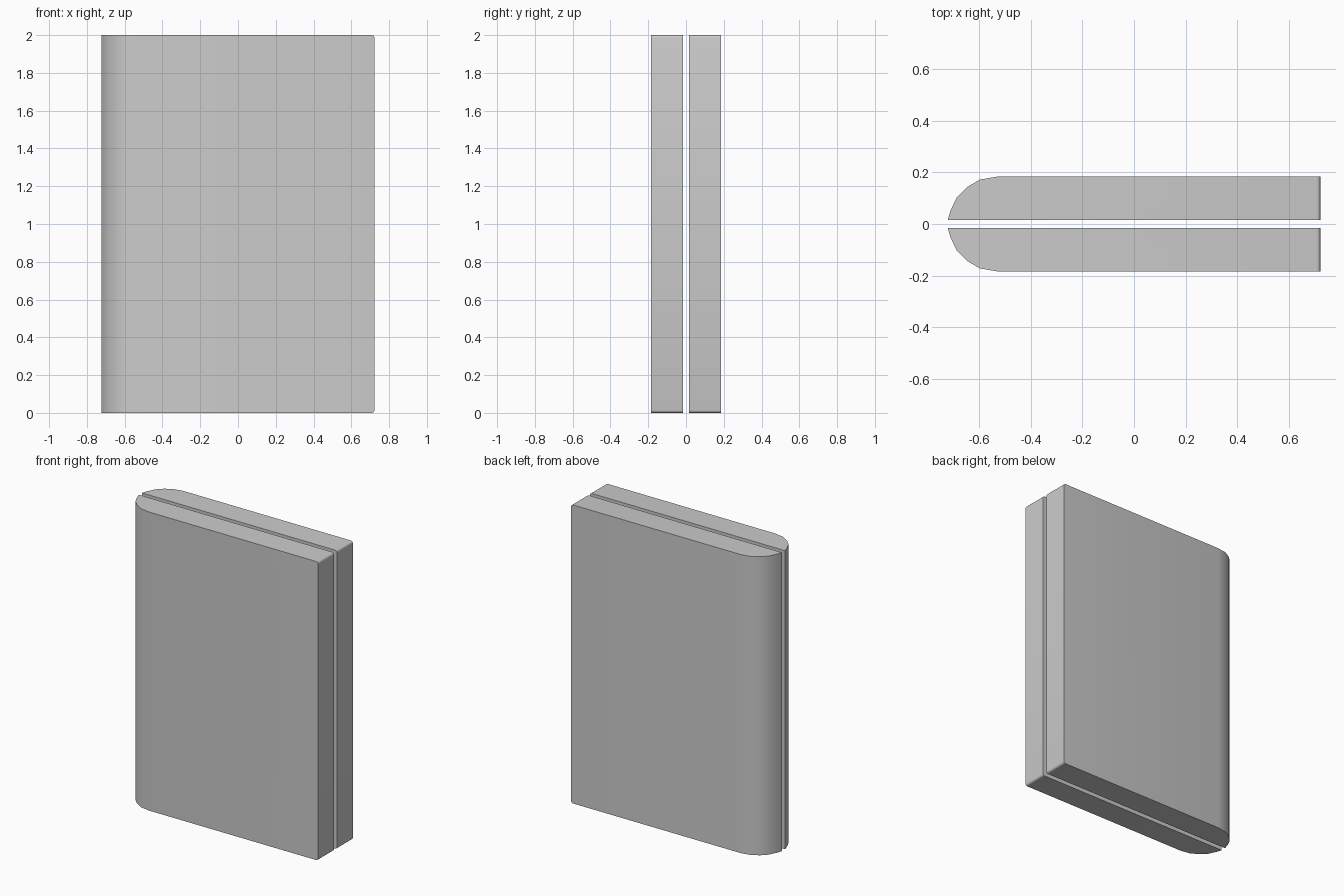
import bpy, bmesh

if "Cube" in bpy.data.objects:
    bpy.data.objects.remove(bpy.data.objects["Cube"])

HEIGHT = 2.0
END_X = 0.7225
# Half outline seen from above: inner gap corner, rounded spine, flat face, square end
PROFILE = [(-END_X, 0.016), (-0.711, 0.054), (-0.687, 0.104), (-0.648, 0.143),
           (-0.598, 0.172), (-0.53, 0.184), (END_X, 0.184), (END_X, 0.016)]


def make_half(name, side):
    bm = bmesh.new()
    face = bm.faces.new([bm.verts.new((x, side * y, 0)) for x, y in PROFILE])
    # Extrude the outline to full height
    top = bmesh.ops.extrude_face_region(bm, geom=[face])
    verts = [g for g in top["geom"] if isinstance(g, bmesh.types.BMVert)]
    bmesh.ops.translate(bm, verts=verts, vec=(0, 0, HEIGHT))
    bmesh.ops.recalc_face_normals(bm, faces=bm.faces[:])
    # Softly round the top and bottom edges of the square end
    ends = [e for e in bm.edges
            if all(abs(v.co.x - END_X) < 1e-5 for v in e.verts)
            and abs(e.verts[0].co.z - e.verts[1].co.z) < 1e-5]
    bmesh.ops.bevel(bm, geom=ends, offset=0.014, segments=3, profile=0.5,
                    affect='EDGES')
    bmesh.ops.recalc_face_normals(bm, faces=bm.faces[:])
    mesh = bpy.data.meshes.new(name)
    bm.to_mesh(mesh)
    bm.free()
    obj = bpy.data.objects.new(name, mesh)
    bpy.context.collection.objects.link(obj)
    # Smooth the rounded spine, keep the corners crisp
    bpy.ops.object.select_all(action='DESELECT')
    obj.select_set(True)
    bpy.context.view_layer.objects.active = obj
    bpy.ops.object.shade_smooth_by_angle(angle=0.61)


# Two mirrored slabs with a narrow gap between them
make_half("front_slab", -1)
make_half("back_slab", 1)
